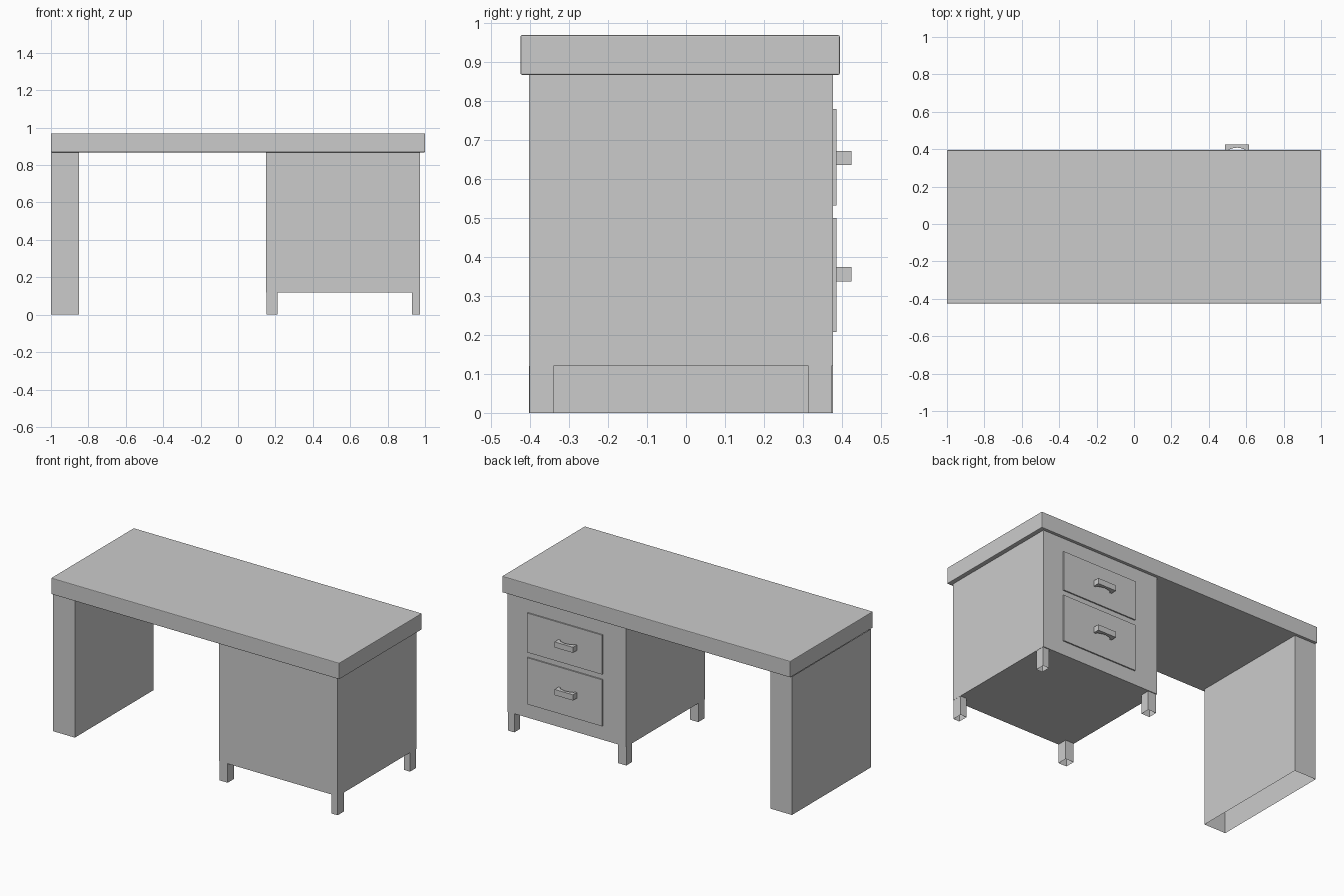
import bpy, bmesh, math

if "Cube" in bpy.data.objects:
    bpy.data.objects.remove(bpy.data.objects["Cube"])


def finish(name, bm):
    bmesh.ops.recalc_face_normals(bm, faces=bm.faces)
    mesh = bpy.data.meshes.new(name)
    bm.to_mesh(mesh)
    bm.free()
    obj = bpy.data.objects.new(name, mesh)
    bpy.context.collection.objects.link(obj)
    return obj


def box(name, x, y, z, open_ends=False, bevel=0):
    """Box from (min, max) ranges; open_ends leaves a hollow sleeve."""
    bm = bmesh.new()
    bmesh.ops.create_cube(bm, size=1)
    for v in bm.verts:
        v.co = [r[0] + (c + 0.5) * (r[1] - r[0]) for c, r in zip(v.co, (x, y, z))]
    if open_ends:
        bm.normal_update()
        ends = [f for f in bm.faces if abs(f.normal.z) > 0.9]
        bmesh.ops.delete(bm, geom=ends, context='FACES_ONLY')
    obj = finish(name, bm)
    if bevel:
        mod = obj.modifiers.new("soft_edge", 'BEVEL')
        mod.width = bevel
        mod.segments = 2
    return obj


def handle(name, x, y, z):
    """Bar pull: a block with an arched finger gap on the drawer side."""
    cx, half, foot = (x[0] + x[1]) / 2, (x[1] - x[0]) / 2, 0.014
    pts = [(x[0], y[0]), (x[0], y[1]), (x[1], y[1]), (x[1], y[0])]
    pts.append((cx + half - foot, y[0]))
    steps = 8
    for i in range(steps + 1):
        t = 1 - 2 * i / steps
        pts.append((cx + t * (half - foot), y[0] + 0.008 + 0.014 * math.cos(t * math.pi / 2)))
    pts.append((cx - half + foot, y[0]))
    bm = bmesh.new()
    face = bm.faces.new([bm.verts.new((px, py, z[0])) for px, py in pts])
    top = bmesh.ops.extrude_face_region(bm, geom=[face], use_keep_orig=True)["geom"]
    bmesh.ops.translate(bm, vec=(0, 0, z[1] - z[0]),
                        verts=[v for v in top if isinstance(v, bmesh.types.BMVert)])
    return finish(name, bm)


# Worktop and hollow side panel
box("tabletop", (-1, 1), (-0.425, 0.395), (0.868, 0.97), bevel=0.004)
box("side_panel", (-1, -0.85), (-0.403, 0.378), (0, 0.868), open_ends=True)

# Drawer cabinet
box("cabinet", (0.15, 0.974), (-0.403, 0.378), (0.12, 0.867))

# Cabinet feet, open underneath
for side, x in (("left", (0.153, 0.21)), ("right", (0.93, 0.973))):
    for end, y in (("front", (-0.402, -0.34)), ("rear", (0.315, 0.373))):
        box(f"{end}_{side}_foot", x, y, (0, 0.12), open_ends=True)

# Drawer fronts with handles
for level, z, hz in (("lower", (0.208, 0.5), (0.338, 0.374)),
                     ("upper", (0.533, 0.78), (0.637, 0.672))):
    box(f"{level}_drawer_front", (0.313, 0.833), (0.376, 0.386), z)
    handle(f"{level}_drawer_handle", (0.487, 0.615), (0.386, 0.425), hz)
